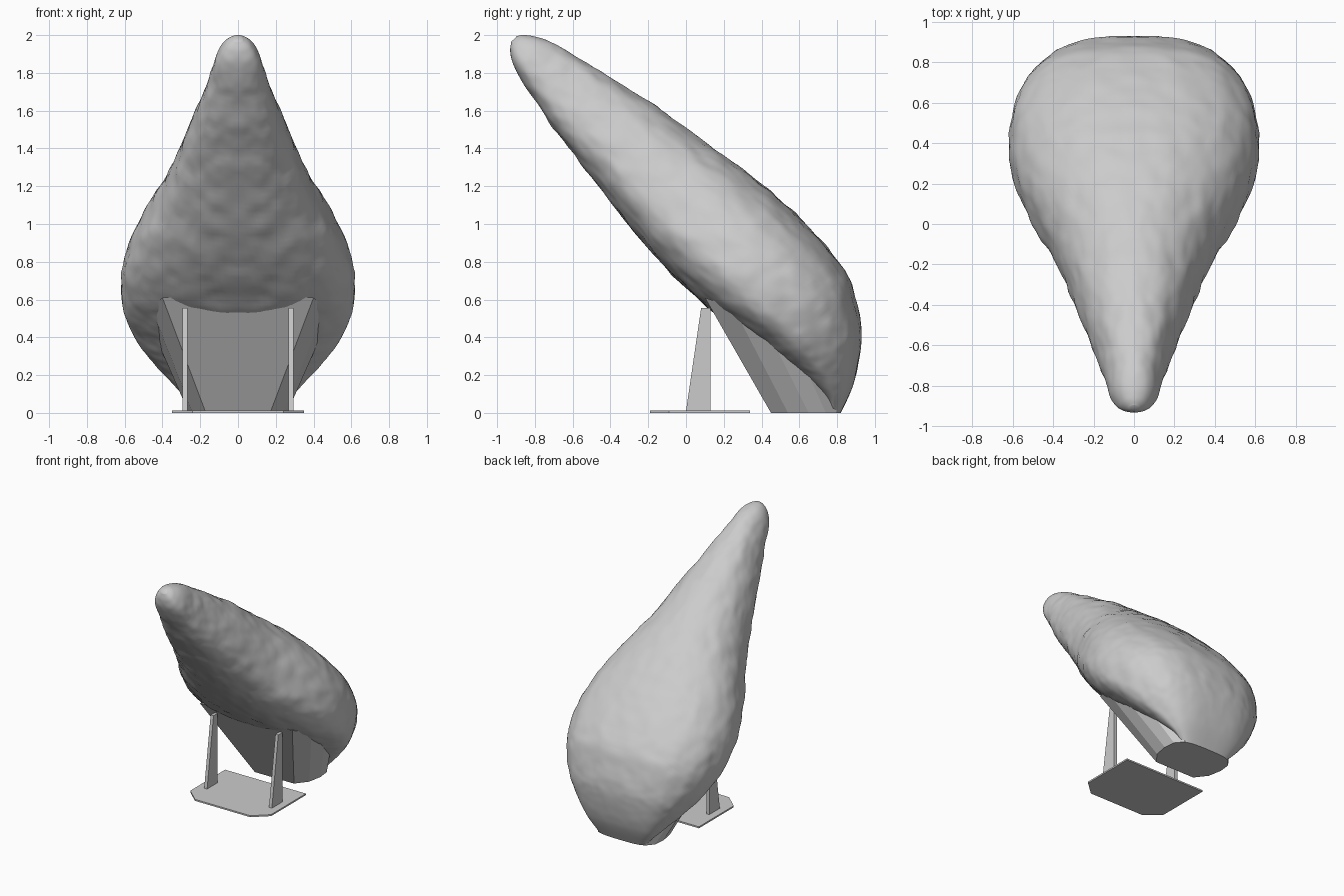
import bpy, bmesh, math
from mathutils import Vector, noise

if "Cube" in bpy.data.objects:
    bpy.data.objects.remove(bpy.data.objects["Cube"])

grey = bpy.data.materials.new("plain grey")
grey.use_nodes = True
COLOUR = (0.6, 0.6, 0.6, 1)
grey.diffuse_color = COLOUR
grey.node_tree.nodes["Principled BSDF"].inputs["Base Color"].default_value = COLOUR


def finish(name, bm):
    bmesh.ops.recalc_face_normals(bm, faces=bm.faces)
    mesh = bpy.data.meshes.new(name)
    bm.to_mesh(mesh)
    bm.free()
    mesh.materials.append(grey)
    obj = bpy.data.objects.new(name, mesh)
    bpy.context.collection.objects.link(obj)
    return obj


def loft(name, rings):
    """Skin a list of closed rings and cap both ends."""
    bm = bmesh.new()
    loops = [[bm.verts.new(p) for p in ring] for ring in rings]
    for a, b in zip(loops, loops[1:]):
        for i in range(len(a)):
            j = (i + 1) % len(a)
            bm.faces.new((a[i], a[j], b[j], b[i]))
    bm.faces.new(loops[0])
    bm.faces.new(loops[-1])
    return finish(name, bm)


def catmull(p, q, r, s, t):
    return [0.5 * (2 * b + (c - a) * t + (2 * a - 5 * b + 4 * c - d) * t * t
                   + (3 * b - a - 3 * c + d) * t ** 3) for a, b, c, d in zip(p, q, r, s)]


# Leaning teardrop body: upper y, z, lower y, z, half width
sections = [
    (-.895, 1.995, -.925, 1.965, .025), (-.85, 2.0, -.93, 1.91, .07),
    (-.76, 1.98, -.91, 1.83, .11), (-.62, 1.91, -.83, 1.70, .145),
    (-.42, 1.79, -.68, 1.48, .21), (-.2, 1.65, -.5, 1.25, .29),
    (.05, 1.47, -.3, .99, .385), (.3, 1.29, -.1, .76, .515),
    (.52, 1.11, .1, .57, .60), (.72, .91, .28, .43, .615),
    (.86, .72, .45, .30, .565), (.92, .5, .58, .2, .47),
    (.925, .35, .67, .12, .38), (.89, .16, .735, .05, .28),
    (.82, 0, .75, 0, .2)]
STEPS, SEGMENTS = 10, 128


def power(v, e):
    return math.copysign(abs(v) ** e, v)


def body_ring(section, along):
    uy, uz, ly, lz, width = section
    upper, lower = Vector((0, uy, uz)), Vector((0, ly, lz))
    widest = lower.lerp(upper, 0.38)
    ring = []
    for i in range(SEGMENTS):
        a = math.tau * i / SEGMENTS
        c, s = math.cos(a), math.sin(a)
        n = 2 + 0.8 * along ** 2 if s > 0 else 2.5
        reach = (upper if s > 0 else lower) - widest
        p = widest + reach * abs(power(s, 2 / n))
        p.x = width * power(c, 2 / n)
        # Gentle hand-worked lumps, mirrored left to right
        out = (p - upper.lerp(lower, 0.5)).normalized()
        where = Vector((abs(p.x), p.y, p.z))
        lump = noise.noise(where * 9) * 0.008 + noise.noise(where * 20) * 0.004
        p += out * lump * min(1, 4 * along, 5 * (1 - along))
        p.z = min(2, max(0, p.z))
        ring.append(p)
    return ring


rings = []
last = len(sections) - 1
for k in range(last):
    four = [sections[min(max(k + d, 0), last)] for d in (-1, 0, 1, 2)]
    for t in range(STEPS):
        rings.append(body_ring(catmull(*four, t / STEPS), (k + t / STEPS) / last))
rings.append(body_ring(sections[-1], 1))
body = loft("teardrop_body", rings)


def mirrored(half):
    """Close a half outline, listed front to back on the left, across x = 0."""
    return half + [(-x, y, z) for x, y, z in reversed(half)]


# Faceted foot flaring up into the underside of the body
loft("flared_foot", [
    mirrored([(.17, .45, 0), (.24, .54, 0), (.26, .65, 0), (.25, .74, 0), (.2, .8, 0)]),
    mirrored([(.4, .1, .61), (.46, .25, .56), (.48, .4, .5), (.44, .55, .42), (.3, .75, .3)])])

# Thin ground plate with clipped front corners
outline = [(.24, -.19), (.35, -.09), (.35, .34)]
loft("ground_plate", [mirrored([(x, y, z) for x, y in outline]) for z in (0, .012)])

# Pair of tapered posts
for side, label in ((1, "left"), (-1, "right")):
    loft(label + "_post", [
        [(side * x, y, z) for x, y in ((.268, front), (.293, front), (.293, .13), (.268, .13))]
        for front, z in ((0, .01), (.08, .555))])

# Smooth shading on the body only
bpy.ops.object.select_all(action="DESELECT")
body.select_set(True)
bpy.context.view_layer.objects.active = body
bpy.ops.object.shade_smooth_by_angle(angle=math.radians(40))
